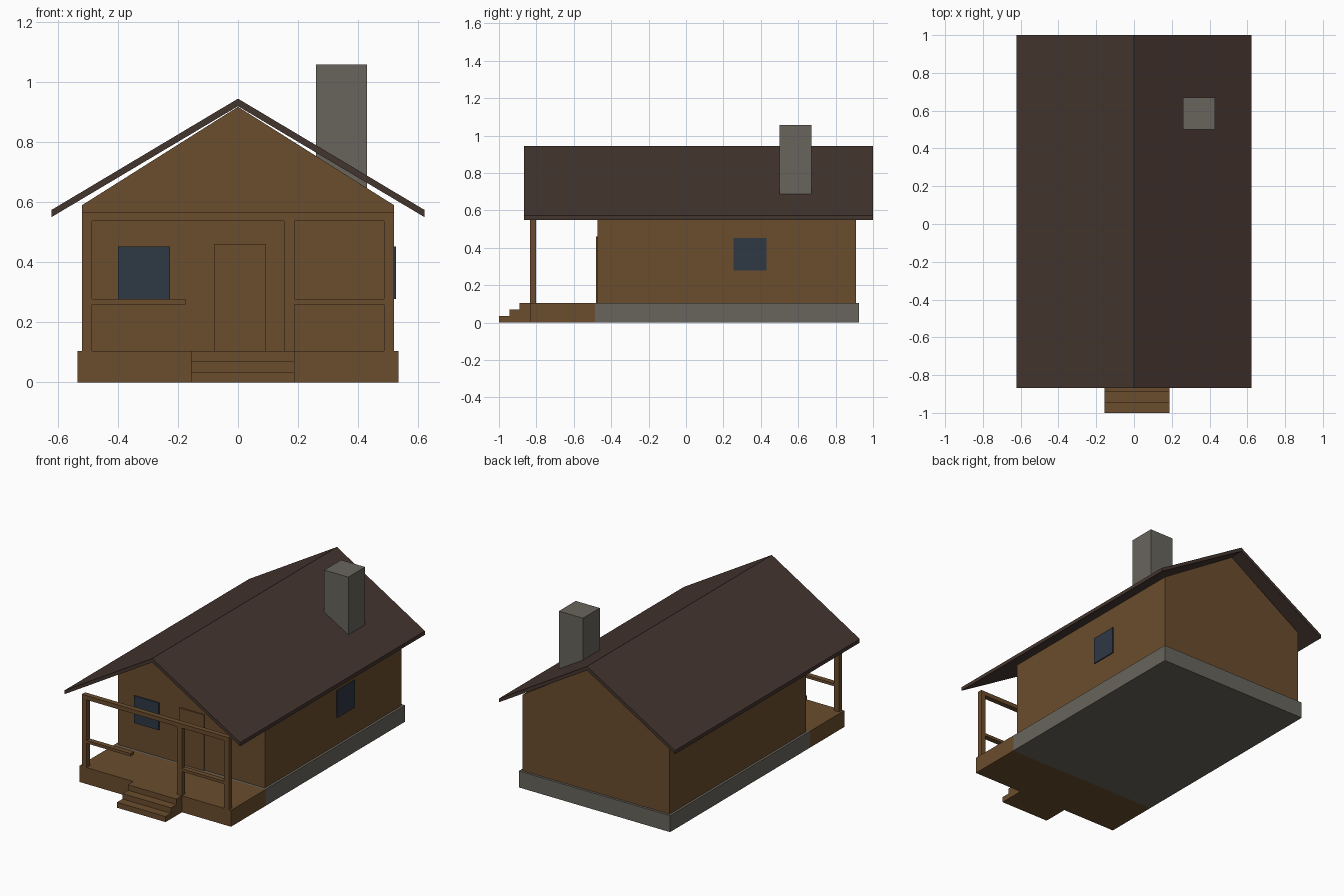
import bpy

if "Cube" in bpy.data.objects:
    bpy.data.objects.remove(bpy.data.objects["Cube"])


def material(name, rgb):
    """Flat material from 0-255 display values, converted to linear."""
    m = bpy.data.materials.new(name)
    lin = [((c / 255 + 0.055) / 1.055) ** 2.4 for c in rgb]
    m.diffuse_color = (*lin, 1)
    m.use_nodes = True
    m.node_tree.nodes["Principled BSDF"].inputs["Base Color"].default_value = m.diffuse_color
    return m


wood = material("brown_wood", (107, 77, 46))
shingle = material("dark_brown_shingle", (68, 53, 47))
stone = material("grey_stone", (104, 101, 92))
glass = material("dark_blue_glass", (47, 56, 69))


def prism(name, profile, y0, y1, mat):
    """Extrude an (x, z) outline, counter-clockwise from the front, along y."""
    n = len(profile)
    verts = [(x, y, z) for y in (y0, y1) for x, z in profile]
    faces = [tuple(range(n)), tuple(reversed(range(n, 2 * n)))]
    faces += [(i, n + i, n + (i + 1) % n, (i + 1) % n) for i in range(n)]
    mesh = bpy.data.meshes.new(name)
    mesh.from_pydata(verts, [], faces)
    mesh.materials.append(mat)
    obj = bpy.data.objects.new(name, mesh)
    bpy.context.collection.objects.link(obj)
    return obj


def box(name, x0, x1, y0, y1, z0, z1, mat):
    return prism(name, [(x0, z0), (x1, z0), (x1, z1), (x0, z1)], y0, y1, mat)


FLOOR = 0.105
PORCH_FRONT, PORCH_BACK = -0.835, -0.487

# Foundation, porch deck and gabled walls
box("foundation", -0.535, 0.535, PORCH_BACK, 0.925, 0, FLOOR, stone)
box("porch_deck", -0.535, 0.535, PORCH_FRONT, PORCH_BACK, 0, FLOOR, wood)
prism("walls", [(-0.52, FLOOR), (0.52, FLOOR), (0.52, 0.59), (0, 0.918), (-0.52, 0.59)],
      -0.472, 0.91, wood)

# Roof: one folded slab with overhanging eaves
prism("roof", [(-0.622, 0.55), (0, 0.92), (0.622, 0.55),
               (0.622, 0.574), (0, 0.945), (-0.622, 0.574)], -0.867, 1.0, shingle)

# Chimney through the right slope
box("chimney", 0.26, 0.43, 0.5, 0.67, 0.6, 1.058, stone)

# Front steps, each tread lower and further out
for i, y in enumerate((-1.0, -0.945, -0.89)):
    y_end = (-0.945, -0.89, PORCH_FRONT)[i]
    box(f"step_{i + 1}", -0.156, 0.188, y, y_end, 0, 0.035 * (i + 1), wood)

# Porch posts, top beam and handrails
for i, x in enumerate((-0.52, 0.154, 0.486)):
    box(f"porch_post_{i + 1}", x, x + 0.034, PORCH_FRONT, -0.802, FLOOR, 0.538, wood)
box("porch_beam", -0.52, 0.52, PORCH_FRONT, -0.802, 0.538, 0.565, wood)
for i, (x0, x1) in enumerate(((-0.486, -0.175), (0.188, 0.486))):
    box(f"porch_rail_{i + 1}", x0, x1, PORCH_FRONT, -0.802, 0.26, 0.278, wood)

# Door and windows as thin plates on the walls
box("door", -0.08, 0.094, -0.48, -0.472, FLOOR, 0.461, wood)
box("front_window", -0.4, -0.226, -0.48, -0.472, 0.278, 0.452, glass)
box("side_window", 0.52, 0.527, 0.255, 0.43, 0.278, 0.452, glass)
